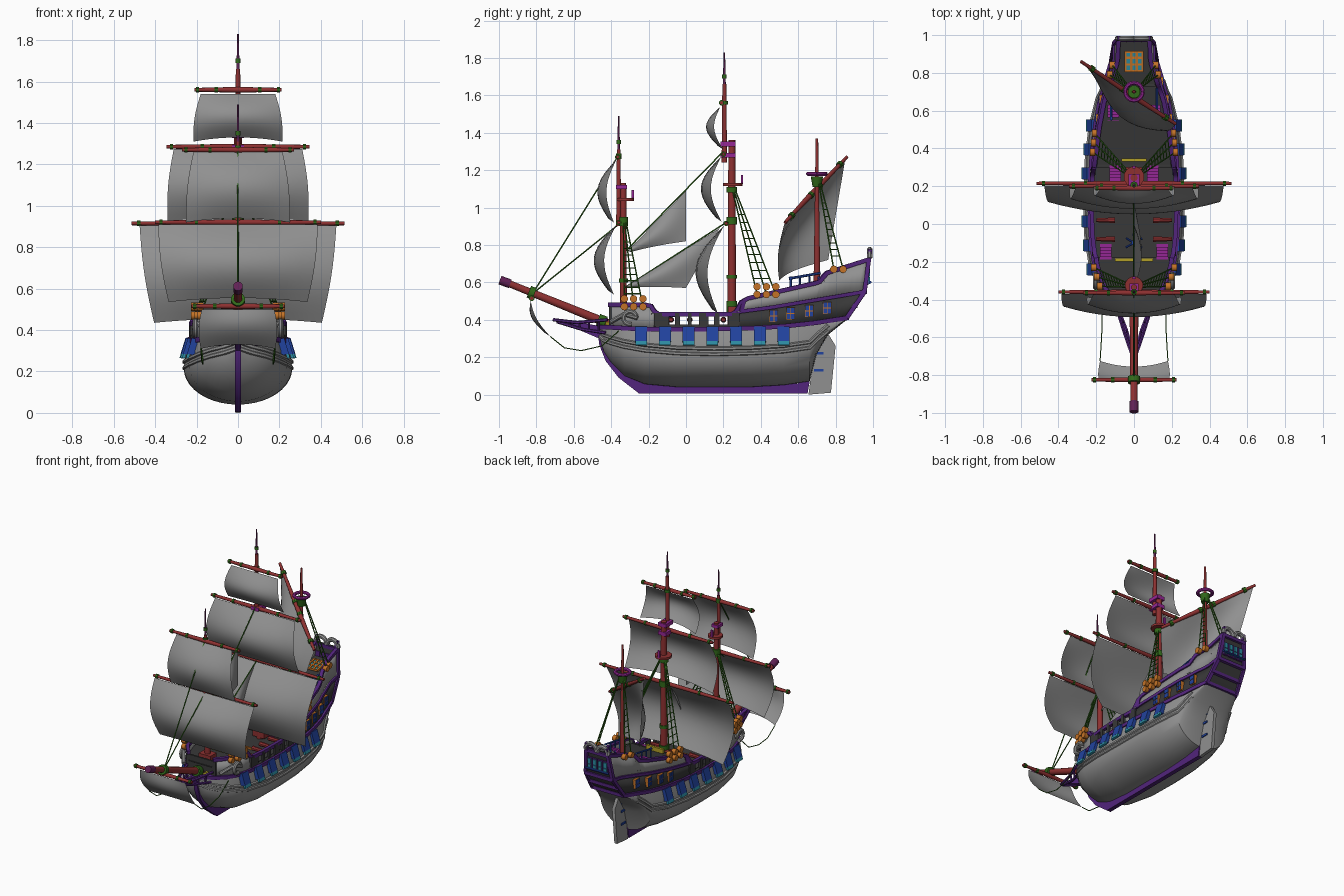
import bpy, bmesh, math
from mathutils import Vector, Matrix

if "Cube" in bpy.data.objects:
    bpy.data.objects.remove(bpy.data.objects["Cube"])

COL = dict(purple=(.085, .018, .2), red=(.27, .03, .03), green=(.03, .14, .01), orange=(.55, .17, .02), blue=(.015, .055, .34),
           cyan=(.025, .26, .36), magenta=(.3, .02, .3), yellow=(.45, .35, .02), dark=(.04, .04, .04), plum=(.12, .015, .09),
           grey=(.28, .28, .28))
MATS = {}
for k, c in COL.items():
    MATS[k] = bpy.data.materials.new(k)
    MATS[k].diffuse_color = (*c, 1)

# ---------- helpers ----------
def finish(name, bm, mat=None, mirror=False, solid=0):
    bmesh.ops.recalc_face_normals(bm, faces=bm.faces)
    me = bpy.data.meshes.new(name)
    bm.to_mesh(me)
    bm.free()
    me.polygons.foreach_set("use_smooth", [True] * len(me.polygons))
    me.set_sharp_from_angle(angle=math.radians(40))
    ob = bpy.data.objects.new(name, me)
    bpy.context.collection.objects.link(ob)
    me.materials.append(MATS[mat or 'grey'])
    if solid:
        ob.modifiers.new("thickness", 'SOLIDIFY').thickness = solid
    if mirror:
        ob.modifiers.new("mirror", 'MIRROR')
    return ob

def grid(name, rows, mat=None, mirror=False, solid=0):
    bm = bmesh.new()
    vs = [[bm.verts.new(p) for p in r] for r in rows]
    for a, b in zip(vs, vs[1:]):
        for i in range(len(a) - 1):
            bm.faces.new((a[i], a[i + 1], b[i + 1], b[i]))
    return finish(name, bm, mat, mirror, solid)

def tubes(name, paths, mat=None, n=8, mirror=False, ref=None):
    bm = bmesh.new()
    for pts, r in paths:
        P = [Vector(p) for p in pts]
        R = r if isinstance(r, (list, tuple)) else [r] * len(P)
        d = (P[-1] - P[0]).normalized()
        up = Vector(ref) if ref else Vector((0, 0, 1)) if abs(d.z) < .8 else Vector((0, 1, 0))
        rings = []
        for i, p in enumerate(P):
            t = P[min(i + 1, len(P) - 1)] - P[max(i - 1, 0)]
            u = t.cross(up).normalized()
            v = u.cross(t).normalized()
            rings.append([bm.verts.new(p + R[i] * (u * math.cos(a) + v * math.sin(a)))
                          for a in [(k + .5) * 2 * math.pi / n for k in range(n)]])
        for a, b in zip(rings, rings[1:]):
            for k in range(n):
                bm.faces.new((a[k], a[(k + 1) % n], b[(k + 1) % n], b[k]))
        bm.faces.new(rings[0])
        bm.faces.new(rings[-1][::-1])
    return finish(name, bm, mat, mirror)

def boxes(name, items, mat=None, mirror=False):
    bm = bmesh.new()
    for c, s, *rot in items:
        m = Matrix.Translation(c) @ (Matrix.Rotation(rot[0], 4, rot[1]) if rot else Matrix()) @ Matrix.Diagonal((*s, 1))
        bmesh.ops.create_cube(bm, size=1, matrix=m)
    return finish(name, bm, mat, mirror)

def plate(name, pts, th, mat=None):
    bm = bmesh.new()
    f = bm.faces.new([bm.verts.new((-th / 2, y, z)) for y, z in pts])
    g = bmesh.ops.extrude_face_region(bm, geom=[f])
    bmesh.ops.translate(bm, vec=(th, 0, 0), verts=[v for v in g['geom'] if isinstance(v, bmesh.types.BMVert)])
    return finish(name, bm, mat)

def lerp(a, b, t):
    return tuple(p + (q - p) * t for p, q in zip(a, b))

def resample(pts, n=24):
    ls = [math.dist(a, b) for a, b in zip(pts, pts[1:])]
    out = []
    for k in range(n + 1):
        s, i = sum(ls) * k / n, 0
        while i < len(ls) - 1 and s > ls[i]:
            s -= ls[i]
            i += 1
        out.append(lerp(pts[i], pts[i + 1], min(s / ls[i], 1)))
    return out

# ---------- hull: y, bottom z, beam, beam z, top width, top z ----------
ST = [(-.46, .29, .012, .31, .012, .36), (-.44, .23, .07, .29, .07, .36), (-.40, .17, .13, .275, .12, .36),
      (-.33, .10, .19, .255, .175, .355), (-.22, .055, .235, .235, .21, .35), (-.05, .04, .26, .22, .23, .35),
      (.15, .04, .262, .215, .235, .35), (.35, .04, .255, .22, .225, .355), (.52, .05, .235, .23, .205, .365),
      (.66, .07, .20, .25, .18, .38), (.70, .22, .18, .29, .165, .385), (.76, .32, .16, .34, .15, .395),
      (.86, .40, .125, .405, .12, .41)]

def at(y, i):
    y = min(max(y, ST[0][0]), ST[-1][0])
    for a, b in zip(ST, ST[1:]):
        if y <= b[0]:
            return a[i] + (b[i] - a[i]) * (y - a[0]) / (b[0] - a[0])

def side(y, z):
    return max(.01, at(y, 4) - .12 * (z - at(y, 5)))

def edge(pts, off=0, n=24):
    return [(side(y, z) + off, y, z) for y, z in resample(pts, n)]

def strip(name, lo, up, mat=None):
    grid(name, [edge(lo), edge(up)], mat, True, .014)

def rail(name, pts, r=.014, mat='purple', off=0):
    tubes(name, [(edge(pts, off), r)], mat, 4, True)

rows = []
for y, zb, wm, wz, wt, zt in ST:
    r = [(wm * math.sin(k * math.pi / 20), y, wz - (wz - zb) * math.cos(k * math.pi / 20)) for k in range(11)]
    rows.append(r + [((wm + wt) / 2 + .004, y, (wz + zt) / 2), (wt, y, zt)])
grid("hull", rows, None, True)
tubes("hull_wale", [([(s[2] - .004, s[0], s[3] + d) for s in ST[:-1]], .011) for d in (0, .03)], None, 6, True)
plate("keel", [(-.47, .33), (-.465, .27), (-.43, .18), (-.36, .09), (-.25, .005), (.65, .005), (.70, .3), (.66, .3),
               (.6, .06), (-.2, .06), (-.3, .14), (-.4, .33)], .03, 'purple')
plate("rudder", [(.655, .0), (.775, .01), (.80, .26), (.745, .35), (.70, .35)], .022)
boxes("rudder_hinges", [((0, .71, z), (.035, .05, .014)) for z in (.13, .22, .28)], 'blue')

# ---------- upper works ----------
low = [(s[0], s[5]) for s in ST]
mid = [(.26, .44), (.45, .465), (.955, .55)]
top = [(.29, .44), (.31, .51), (.71, .60), (.75, .65), (.97, .72)]
cut = lambda a, b: [(y, at(y, 5)) for y in [a + (b - a) * k / 12 for k in range(13)]]
strip("forecastle_side", cut(-.41, -.17), [(-.41, .47), (-.17, .47)])
strip("waist_side", cut(-.17, .28), [(-.17, .375), (.28, .375)], 'dark')
strip("gallery_side", cut(.25, .86), mid, 'dark')
strip("sterncastle_side", mid, top)
rail("lower_wale", low, .017)
rail("forecastle_rail", [(-.41, .48), (-.19, .48), (-.16, .43), (.26, .43), (.30, .5)], .016)
rail("gallery_wale", mid)
rail("sterncastle_rail", top, .016)
rail("stern_corner_post", [(.86, .41), (.955, .55), (.985, .775)], .016)
boxes("waist_posts", [((side(y, .4), y, .4), (.016, w, .07)) for y, w in
                      ((-.13, .08), (-.045, .025), (.02, .02), (.095, .05), (.165, .03), (.255, .06))], 'dark', True)
tubes("cannons", [([(.1, y, .4), (.2, y, .4)], [.016, .011]) for y in (-.08, .02, .1, .2)], 'red', 8, True)

def deck(name, y0, y1, z0, z1):
    ys = [(y0 + (y1 - y0) * k / 8, z0 + (z1 - z0) * k / 8) for k in range(9)]
    grid(name, [[(-side(y, z), y, z), (side(y, z), y, z)] for y, z in ys], 'dark')

deck("fore_deck", -.42, -.18, .43, .43)
deck("main_deck", -.2, .32, .36, .36)
deck("quarter_deck", .3, .74, .48, .54)
deck("poop_deck", .73, .97, .6, .64)
boxes("bulkheads", [((0, -.405, .41), (.23, .012, .12)), ((0, -.18, .395), (.41, .012, .08)),
                    ((0, .31, .42), (.41, .012, .13)), ((0, .735, .57), (.26, .012, .08))], 'dark')
boxes("deck_edge_trim", [((0, -.19, .435), (.2, .016, .014)), ((0, .34, .505), (.13, .016, .03))], 'yellow')
boxes("stairs", [((x, y + s * k * .016, z - k * .018), (.06, .018, .012)) for x, y, z, s in
                 ((.15, -.18, .43, 1), (.1, .3, .48, -1), (.11, .62, .58, -1)) for k in range(5)], 'magenta', True)
boxes("hatch_frames", [((0, y, z), (w, .012, .012)) for w, y, z in
                       ((.1, .81, .625), (.1, .845, .63), (.1, .88, .635), (.1, .91, .64), (.15, .06, .37))] +
      [((x, .86, .634), (.012, .11, .012), .15, 'X') for x in (-.045, -.015, .015, .045)], 'orange')
boxes("hatch_panel", [((0, .86, .63), (.09, .1, .008), .15, 'X')], 'cyan')
tubes("capstan", [([(0, -.1, .36), (0, -.1, .43)], .014)] +
      [([(-.05 * math.cos(a), -.1 - .05 * math.sin(a), .42), (.05 * math.cos(a), -.1 + .05 * math.sin(a), .42)], .006)
       for a in (.5, 1.6, 2.6)], 'blue')
tubes("quarterdeck_railing", [([(.12, .55, .62), (.12, .72, .65)], .007)] +
      [([(.12, y, .53), (.12, y, .63)], .006) for y in (.56, .61, .66, .71)], 'blue', 6, True)

# gun port boxes with lids on their outer face, and cabin windows
ports = [-.24 + .127 * k for k in range(7)]
boxes("gun_port_boxes", [((side(y, .31) + .004, y, .318), (.045, .064, .08), -.3, 'Y') for y in ports], 'blue', True)
boxes("gun_port_lids", [((side(y, .31) + .025, y, .3), (.014, .062, .075), -.3, 'Y') for y in ports], 'cyan', True)
wins = [(.47, .42), (.56, .433), (.66, .447), (.755, .463)]
boxes("side_window_frames", [((side(y, z), y, z), (.022, .046, .064)) for y, z in wins], 'orange', True)
boxes("side_window_panes", [((side(y, z) + .004, y + a, z + b), (.022, .018, .026)) for y, z in wins
                            for a in (-.011, .011) for b in (-.016, .016)], 'blue', True)

# ---------- stern ----------
grid("transom", [[(-w, y, z), (w, y, z)] for w, y, z in ((.12, .86, .41), (.1, .955, .55), (.085, .975, .74))], 'dark')
tubes("transom_bands", [([(-w, y, z), (w, y, z)], .016) for w, y, z in
                        ((.125, .86, .41), (.115, .905, .475), (.105, .957, .55), (.09, .977, .72))], 'purple', 4)
boxes("stern_window_frames", [((x, .97, .63), (.035, .014, .09)) for x in (-.06, -.02, .02, .06)], 'purple')
boxes("stern_window_panes", [((x, .976, .63 + d), (.024, .014, .035)) for x in (-.06, -.02, .02, .06)
                             for d in (-.02, .02)], 'cyan')
tubes("stern_gallery_rail", [([(-.09, .985, .6), (.09, .985, .6)], .007)], 'blue')
tubes("stern_crest", [([(.045 - .042 * math.cos(k * math.pi / 10), .982, .73 + .045 * math.sin(k * math.pi / 10))
                        for k in range(11)], .015)], None, 8, True, (0, 1, 0))

# ---------- beakhead and bow ornaments ----------
plate("beak_knee", [(-.71, .405), (-.66, .40), (-.42, .36), (-.42, .28), (-.5, .315)], .022, 'purple')
tubes("beak_rails", [([(.005, -.71, .40), (.05, -.58, .385), (.1, -.42, .40)], .009),
                     ([(.005, -.69, .39), (.04, -.56, .35), (.09, -.43, .33)], .009)] +
      [([(.09 * t, -.7 + .26 * t, .395), (.08 * t, -.7 + .26 * t, .39 - .055 * t)], .006) for t in (.3, .5, .7, .9)],
      'purple', 6, True)
tubes("bow_scrolls", [([(.205, -.3 + .035 * math.cos(a), .41 + .035 * math.sin(a)) for a in [k * .5 for k in range(11)]], .013),
                      ([(.14, -.4, .39), (.19, -.33, .43), (.21, -.26, .41)], .013)], None, 8, True, (1, 0, 0))
tubes("bow_lamps", [([(.05, -.43, .37), (.05, -.4, .37)], .02)], 'yellow', 8, True)

# ---------- masts, bowsprit, yards ----------
V = lambda y, a, b, r, s=None: ([(0, y, a), (0, y, b)], [r, s or r])
tubes("masts", [V(-.335, .36, 1.13, .02, .016), V(-.36, .9, 1.31, .014, .01), V(.245, .34, 1.36, .024, .019),
                V(.205, 1.24, 1.66, .015, .011), V(.70, .5, 1.37, .02, .007),
                ([(0, -.95, .595), (0, -.38, .365)], [.019, .025])], 'red', 12)
tubes("mast_poles", [V(-.36, 1.3, 1.49, .007, .004), V(.205, 1.65, 1.83, .008, .004),
                     ([(0, -.995, .612), (0, -.94, .592)], .024)], 'plum', 10)
tubes("mast_collars", [V(-.335, .9, .95, .026), V(-.335, .6, .62, .025), V(-.36, 1.26, 1.29, .016), V(-.36, 1.34, 1.36, .012),
                       V(.245, .91, .95, .03), V(.245, .62, .64, .029), V(.245, .44, .5, .03), V(.245, 1.08, 1.11, .03),
                       V(.205, 1.55, 1.57, .02), V(.205, 1.69, 1.71, .012), V(.70, 1.11, 1.165, .024, .034),
                       ([(0, -.84, .55), (0, -.81, .538)], .034), ([(0, -.47, .4), (0, -.43, .385)], .034)], 'green', 12)
tubes("mast_tops", [V(-.325, 1.035, 1.05, .048), V(.25, 1.115, 1.13, .055)], 'red', 12)
boxes("mast_caps", [((0, -.345, 1.11), (.05, .06, .02)), ((0, .225, 1.28), (.06, .08, .025)), ((0, .225, 1.34), (.06, .08, .025)),
                    ((0, -.285, 1.07), (.015, .012, .05)), ((0, .3, 1.15), (.015, .012, .05))], 'magenta')
tubes("mizzen_lookout_ring", [([(.047 * math.cos(k * math.pi / 8), .70 + .047 * math.sin(k * math.pi / 8), 1.18)
                                for k in range(17)], .011)], 'magenta', 8, False, (0, 0, 1))
boxes("mast_bases", [((0, -.335, .45), (.09, .07, .05)), ((0, .265, .42), (.09, .08, .1))], 'red')
yards = [(-.36, .92, .40), (-.365, 1.27, .27), (.215, .915, .515), (.2, 1.285, .345), (.19, 1.56, .21), (-.825, .515, .225)]
Y = [([(-w, y, z), (0, y, z), (w, y, z)], [.009, .014, .009]) for y, z, w in yards]
tubes("yards", Y + [([(-.28, .86, 1.27), (.02, .66, 1.06), (.22, .53, .92)], [.009, .015, .009])], 'red', 10)
tubes("yard_bands", [([(w * f - .008, y, z), (w * f + .008, y, z)], .015) for y, z, w in yards for f in (.93, .5)],
      'green', 8, True)
tubes("mizzen_yard_bands", [([lerp((-.28, .86, 1.27), (.22, .53, .92), t), lerp((-.28, .86, 1.27), (.22, .53, .92), t + .03)], .018)
                            for t in (.1, .43, .57, .88)], 'green')

# ---------- sails ----------
def sail(name, y0, w0, z0, y1, w1, z1, belly, n=12):
    rows = []
    for j in range(n + 1):
        v = j / n
        b = math.sin(math.pi * v)
        rows.append([(u * (w0 + (w1 - w0) * v + .012 * b), y0 + (y1 - y0) * v - belly * b * (1 - .4 * u * u) - .03 * v * (1 - u * u),
                      z0 + (z1 - z0) * v + .02 * v * (1 - u * u)) for u in [-1 + 2 * i / n for i in range(n + 1)]])
    grid(name, rows)

sail("fore_course", -.37, .385, .91, -.385, .335, .535, .1)
sail("fore_topsail", -.37, .215, 1.26, -.385, .25, .92, .08)
sail("main_course", .205, .475, .905, .17, .405, .435, .12)
sail("main_topsail", .19, .31, 1.275, .19, .34, .925, .095)
sail("main_topgallant", .185, .18, 1.54, .2, .215, 1.31, .07)
sail("spritsail", -.83, .175, .5, -.725, .18, .31, .035)

def free_sail(name, a, b, c, d, bulge, n=10):
    rows = []
    for j in range(n + 1):
        v = j / n
        rows.append([Vector(lerp(lerp(a, b, i / n), lerp(d, c, i / n), v)) + Vector(bulge) * math.sin(math.pi * i / n * .9)
                     * math.sin(math.pi * v * .8) for i in range(n + 1)])
    grid(name, rows)

free_sail("mizzen_lateen", (-.27, .85, 1.25), (.22, .525, .91), (.19, .515, .61), (-.17, .76, .72), (-.07, -.09, 0))
free_sail("upper_staysail", (0, 0, 1.09), (0, -.31, .77), (0, -.3, .76), (0, 0, .82), (.04, 0, .01))
free_sail("lower_staysail", (0, .18, .89), (0, -.32, .58), (0, -.3, .57), (0, 0, .57), (.04, 0, .01))

# ---------- rigging ----------
tubes("stays", [([a, b], .004) for a, b in (
    ((0, -.36, 1.28), (0, -.82, .54)), ((0, -.335, .93), (0, -.82, .54)), ((0, -.33, .76), (0, .2, 1.3)),
    ((0, -.33, .57), (0, .23, .93)))], 'green', 5)
tubes("spritsail_sheets", [([(.18, -.725, .31), (.175, -.65, .25), (.17, -.56, .235), (.17, -.45, .26), (.18, -.36, .34)], .003)],
      'green', 5, True)
lines, dead = [], []
for ys, z, my, mz in (((-.33, -.28, -.23), .47, -.335, .92), ((.38, .43, .48), .535, .25, 1.09), ((.79, .84), .67, .71, 1.13)):
    ends = []
    for y in ys:
        x = side(y, z) + .02
        for d in ((0, .042) if z < .6 else (0,)):
            dead.append(([(x - .014, y, z + d), (x + .014, y, z + d)], .02))
        ends.append(((x, y, z), (.02, my + (y - ys[0]) * .15, mz)))
        lines.append((ends[-1], .004))
    for k in range(2, 11):
        lines.append(([lerp(*e, k / 13) for e in (ends[0], ends[-1])], .003))
tubes("shrouds", lines, 'green', 5, True)
tubes("deadeyes", dead, 'orange', 10, True)

for m in bpy.data.materials:
    if m.users and not m.is_grease_pencil:
        m.use_nodes = True
        m.node_tree.nodes["Principled BSDF"].inputs["Base Color"].default_value = m.diffuse_color
